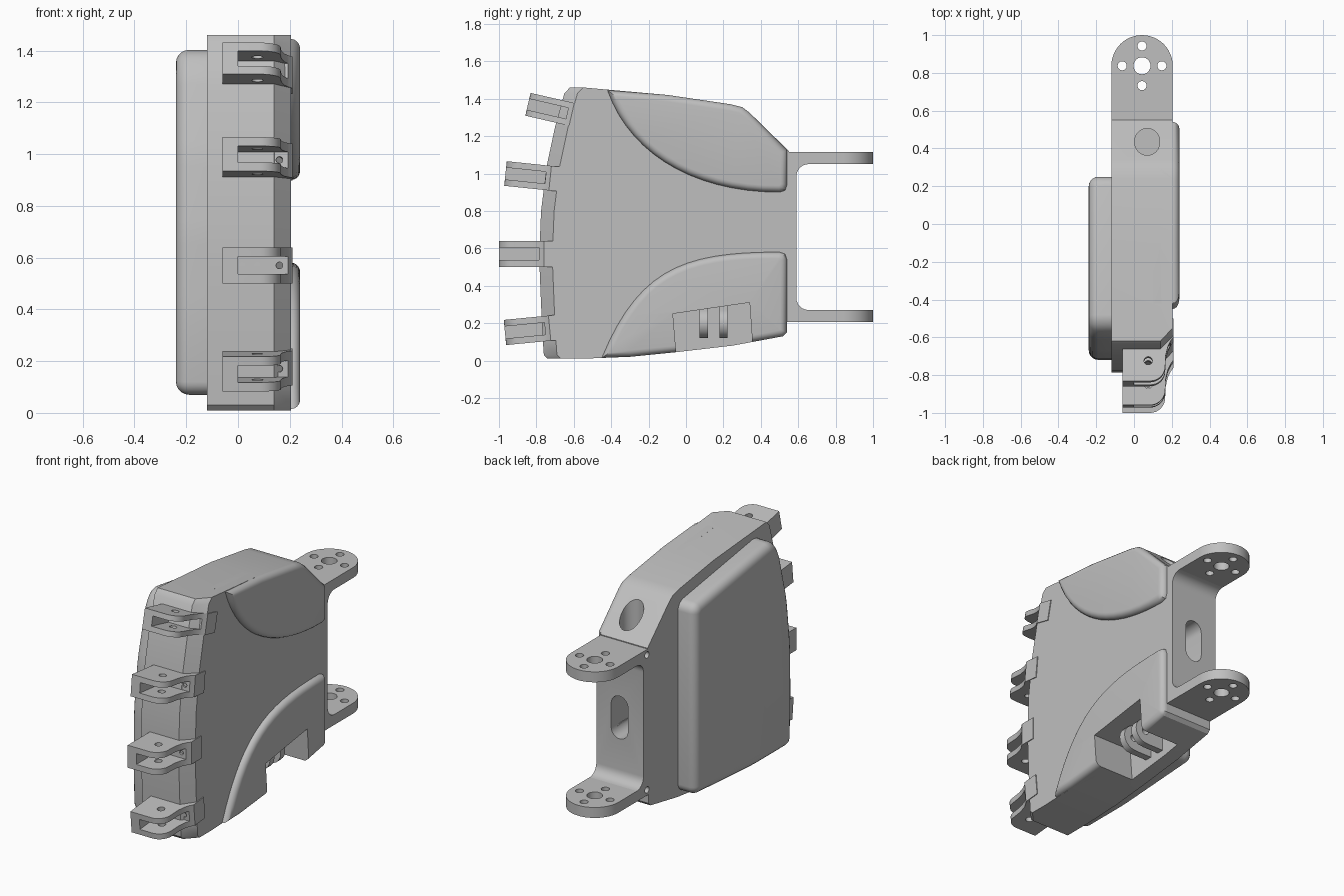
import bpy, bmesh, math
from mathutils import Matrix, Vector
from mathutils.geometry import interpolate_bezier

if "Cube" in bpy.data.objects:
    bpy.data.objects.remove(bpy.data.objects["Cube"])

grey = bpy.data.materials.new("light grey")
grey.use_nodes = True
grey.diffuse_color = (0.52, 0.52, 0.52, 1)
grey.node_tree.nodes["Principled BSDF"].inputs["Base Color"].default_value = grey.diffuse_color

PLACE = {"x": lambda p, d: (d, *p), "y": lambda p, d: (p[0], d, p[1]), "z": lambda p, d: (*p, d)}


def prism(name, pts, lo, hi, axis="x", rim=0.0, rim_low=False, corner=0.0):
    """Extrude an outline along an axis, optionally rounding one end's rim and the corners."""
    bm = bmesh.new()
    put = PLACE[axis]
    rings = [[bm.verts.new(put(p, d)) for p in pts] for d in (lo, hi)]
    bm.faces.new(rings[0])
    bm.faces.new(rings[1])
    sides = []
    for i in range(len(pts)):
        j = (i + 1) % len(pts)
        bm.faces.new((rings[0][i], rings[0][j], rings[1][j], rings[1][i]))
        sides.append(bm.edges.get((rings[0][i], rings[1][i])))
    bmesh.ops.recalc_face_normals(bm, faces=bm.faces)
    if corner:
        bmesh.ops.bevel(bm, geom=sides, offset=corner, segments=5, profile=0.5, affect="EDGES")
    if rim:
        k, end = "xyz".index(axis), lo if rim_low else hi
        edges = [e for e in bm.edges if all(abs(v.co[k] - end) < 1e-5 for v in e.verts)]
        bmesh.ops.bevel(bm, geom=edges, offset=rim, segments=5, profile=0.5,
                        affect="EDGES", clamp_overlap=True)
    return finish(name, bm)


def finish(name, bm):
    mesh = bpy.data.meshes.new(name)
    bm.to_mesh(mesh)
    bm.free()
    mesh.materials.append(grey)
    ob = bpy.data.objects.new(name, mesh)
    bpy.context.collection.objects.link(ob)
    return ob


def box(name, x, y, z):
    return prism(name, [(x[0], y[0]), (x[1], y[0]), (x[1], y[1]), (x[0], y[1])], *z, axis="z")


def arc(cx, cy, r, start, end, n=12):
    angles = [math.radians(start + (end - start) * i / n) for i in range(n + 1)]
    return [(cx + r * math.cos(a), cy + r * math.sin(a)) for a in angles]


def hole(c, r, lo, hi, axis, stretch=0.0):
    """Round or slotted cutter; stretch lengthens it along its second direction."""
    pts = arc(c[0], c[1] + stretch, r, 0, 180) + arc(c[0], c[1] - stretch, r, 180, 360)
    if not stretch:
        pts = arc(*c, r, 0, 345, 23)
    return prism("cutter", pts, lo, hi, axis)


def cut(targets, cutters):
    for ob in targets:
        bpy.context.view_layer.objects.active = ob
        for c in cutters:
            mod = ob.modifiers.new("cut", "BOOLEAN")
            mod.operation, mod.solver, mod.object = "DIFFERENCE", "EXACT", c
            bpy.ops.object.modifier_apply(modifier=mod.name)
    for c in cutters:
        bpy.data.objects.remove(c)


def curve(a, b, c, d):
    pts = [Vector((*p, 0)) for p in (a, b, c, d)]
    return [(p.x, p.y) for p in interpolate_bezier(*pts, 16)]


# Palm body: side outline with a chamfer down the knuckle edge
front = [(-.62, 1.46), (-.65, 1.43), (-.70, 1.25), (-.745, 1.04), (-.775, .8), (-.785, .55),
         (-.775, .3), (-.765, .1), (-.76, .03), (-.74, .01)]
bottom = [(-.55, .01), (-.3, .02), (-.05, .045), (.25, .08), (.52, .13), (.54, .15)]
top = [(.55, 1.12), (.34, 1.325), (.3, 1.355), (.24, 1.37), (-.1, 1.42)]
body = prism("palm_body", front + bottom + top, -.12, .205)
bm = bmesh.new()
bm.from_mesh(body.data)
bmesh.ops.bisect_plane(bm, geom=bm.verts[:] + bm.edges[:] + bm.faces[:],
                       plane_co=(.14, 0, 0), plane_no=(1, 0, 0))
for v in bm.verts:
    if v.co.x > .2 and v.co.y < -.6:
        v.co.y += .07
bm.to_mesh(body.data)
bm.free()

# Raised pads on the palm side and the cover on the back of the hand
upper = prism("upper_palm_pad", curve((-.42, 1.445), (-.3, 1.1), (.05, .9), (.5, .9))
              + [(.53, .91), (.54, .94)] + [(.54, 1.125)] + top[1:], .1, .24, rim=.035)
lower = prism("lower_palm_pad", curve((-.45, .015), (-.25, .5), (0, .58), (.5, .58))
              + [(.53, .57), (.54, .54)] + bottom[::-1][:5], .1, .24, rim=.035)
prism("back_cover", [(.25, .11), (.25, 1.29), (-.53, 1.41), (-.6, 1.32), (-.68, 1.0), (-.715, .7),
                     (-.72, .4), (-.71, .07), (-.35, .07)], -.24, -.1, rim=.07, rim_low=True, corner=.05)

# Thumb pocket with two hinge ribs
cut([body, lower], [prism("cutter", [(-.07, .25), (.34, .31), (.365, -.05), (-.045, -.05)], -.03, .3)])
for name, y in (("thumb_rib_front", .095), ("thumb_rib_rear", .2)):
    outline = [(-.05, .12), (.08, .12)] + arc(.09, .2, .08, -70, 70, 8) + [(.07, .31), (-.05, .31)]
    rib = prism(name, outline, y - .022, y + .022, "y")
    cut([rib], [hole((.1, .2), .022, y - .1, y + .1, "y")])

# Wrist yoke: back plate with filleted roots and two round-ended lugs
LOW, HIGH, THICK, FILLET = .205, 1.115, .065, .065
root_y = .59 + FILLET
plate_outline = ([(.535, LOW), (root_y, LOW)]
                 + arc(root_y, LOW + THICK + FILLET, FILLET, 270, 180, 6)
                 + arc(root_y, HIGH - THICK - FILLET, FILLET, 180, 90, 6)
                 + [(root_y, HIGH), (.535, HIGH)])
plate = prism("wrist_plate", plate_outline, -.12, .205)
for name, z in (("lower_wrist_lug", LOW), ("upper_wrist_lug", HIGH - THICK)):
    lug = prism(name, [(-.12, root_y), (.205, root_y)] + arc(.0425, .8375, .1625, 0, 180, 24),
                z, z + THICK, "z")
    holes = [hole((.0425, .8375), .045, z - .1, z + .2, "z")]
    for i in range(4):
        a = i * math.pi / 2
        holes.append(hole((.0425 + .105 * math.cos(a), .8375 + .105 * math.sin(a)), .024,
                          z - .1, z + .2, "z"))
    cut([lug], holes)

# Cable openings: wrist slot, sloped top slot and small side holes
cut([body, plate], [hole((.045, .66), .058, .3, .8, "y", stretch=.075)])
cut([body, upper], [hole((.07, .435), .066, 1.0, 1.5, "z", stretch=.005)])
cut([body, plate], [hole((.555, z), .02, -.2, -.06, "x") for z in (.24, 1.08)])

# Finger brackets: open clevises fanned along the knuckle edge
plan = ([(-.06, .34), (-.06, 0)] + arc(.085, .08, .08, -90, 0, 8)
        + [(.168, .14), (.18, .19), (.195, .22), (.21, .24), (.21, .34)])
fingers = [("first", -.845, 1.37, 13, .125), ("second", -.965, 1.0, 6, .132),
           ("third", -1.0, .57, 0, .14), ("fourth", -.968, .15, -5.5, .135)]
for name, y, z, tilt, height in fingers:
    bracket = prism(name + "_finger_bracket", plan, -height / 2, height / 2, "z")
    gap = height * .24
    cut([bracket], [box("cutter", (0, .4), (-.1, .215), (-gap, gap)),
                    hole((.075, .11), .022, -.2, .2, "z")]
        + [hole((x, 0), .013, .1, .3, "y") for x in (.015, .075, .16)])
    turn = Matrix.Translation((0, y, z)) @ Matrix.Rotation(math.radians(-tilt), 4, "X")
    bracket.data.transform(turn)

# Smooth the rounded areas and keep the crisp edges
bpy.ops.object.select_all(action="DESELECT")
for ob in bpy.context.collection.objects:
    if ob.type == "MESH":
        ob.select_set(True)
        bpy.context.view_layer.objects.active = ob
bpy.ops.object.shade_smooth_by_angle(angle=math.radians(32))
